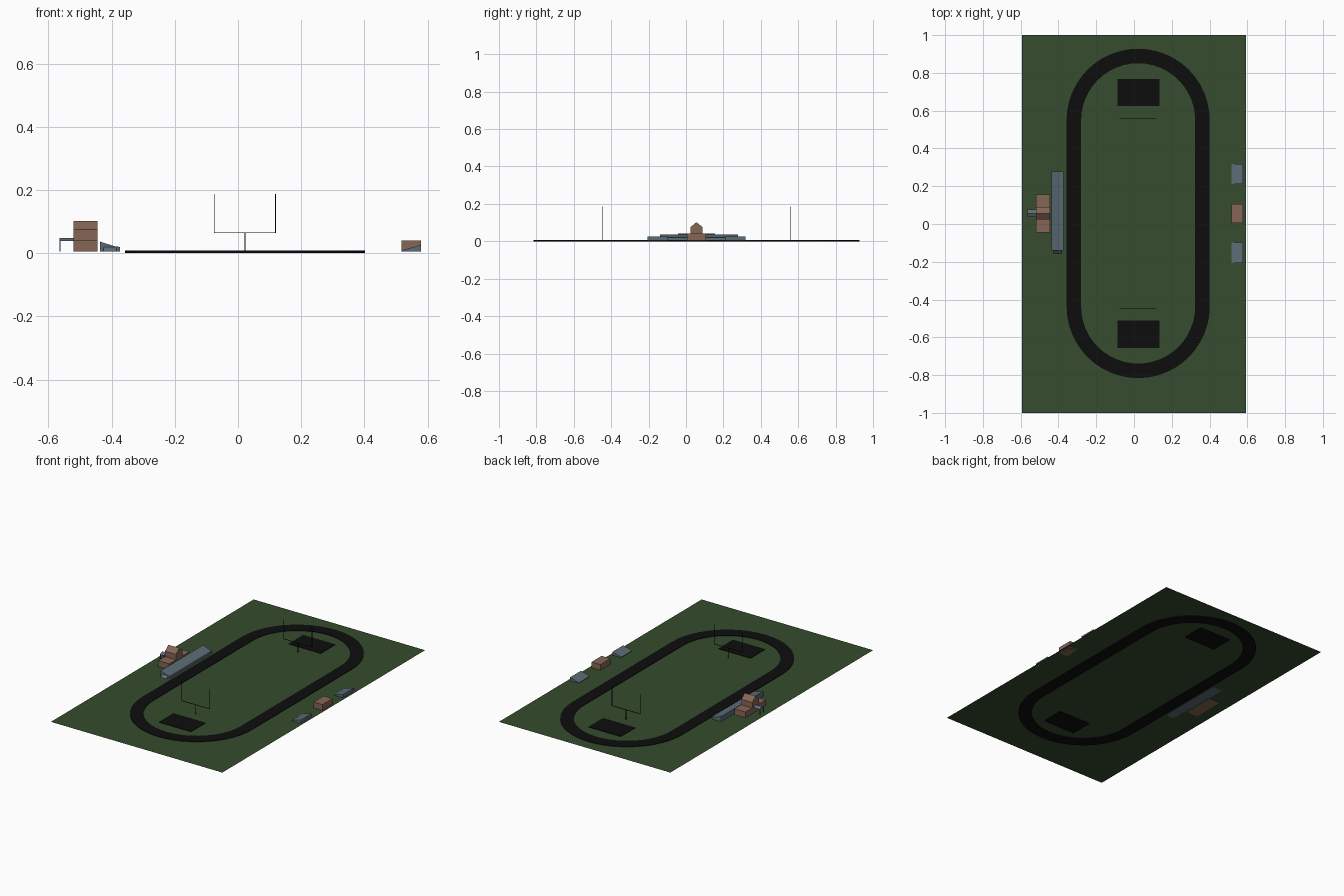
import bpy, bmesh, math

if "Cube" in bpy.data.objects:
    bpy.data.objects.remove(bpy.data.objects["Cube"])

def material(name, rgb):
    m = bpy.data.materials.new(name)
    m.diffuse_color = (*rgb, 1)
    m.use_nodes = True
    m.node_tree.nodes["Principled BSDF"].inputs["Base Color"].default_value = m.diffuse_color
    return m

GRASS = material("grass green", (0.037, 0.072, 0.027))
BLACK = material("track black", (0.004, 0.004, 0.004))
BRICK = material("brick brown", (0.235, 0.133, 0.093))
STEEL = material("steel grey", (0.107, 0.150, 0.183))

CX, CY = 0.022, 0.056      # centre of the sports field
GROUND = 0.005             # height of the grass

def finish(name, bm, mat):
    bmesh.ops.recalc_face_normals(bm, faces=bm.faces)
    me = bpy.data.meshes.new(name)
    bm.to_mesh(me)
    bm.free()
    me.materials.append(mat)
    ob = bpy.data.objects.new(name, me)
    bpy.context.collection.objects.link(ob)
    return ob

def prism(name, profile, a, b, axis, mat):
    """Extrude a profile from a to b; axis 'x' takes (y, z), 'y' (x, z), 'z' (x, y)."""
    place = {"x": lambda p, t: (t, p[0], p[1]),
             "y": lambda p, t: (p[0], t, p[1]),
             "z": lambda p, t: (p[0], p[1], t)}[axis]
    bm = bmesh.new()
    lo = [bm.verts.new(place(p, a)) for p in profile]
    hi = [bm.verts.new(place(p, b)) for p in profile]
    bm.faces.new(lo)
    bm.faces.new(hi)
    n = len(profile)
    for i in range(n):
        j = (i + 1) % n
        bm.faces.new((lo[i], lo[j], hi[j], hi[i]))
    return finish(name, bm, mat)

def box(name, x0, x1, y0, y1, z0, z1, mat):
    return prism(name, [(x0, y0), (x1, y0), (x1, y1), (x0, y1)], z0, z1, "z", mat)

# Grass sheet
bm = bmesh.new()
bm.faces.new([bm.verts.new((x, y, GROUND)) for x, y in
              ((-0.592, -1), (0.592, -1), (0.592, 1), (-0.592, 1))])
finish("grass", bm, GRASS)

# Running track: stadium-shaped ring
def stadium(r, half=0.493, steps=24):
    pts = []
    for side in (1, -1):
        for i in range(steps + 1):
            t = math.pi * i / steps
            pts.append((CX + side * r * math.cos(t), CY + side * (half + r * math.sin(t))))
    return pts

bm = bmesh.new()
rings = [[bm.verts.new((x, y, z)) for x, y in stadium(r)]
         for r, z in ((0.379, 0), (0.379, 0.008), (0.302, 0.008), (0.302, 0))]
n = len(rings[0])
for k in range(4):
    p, q = rings[k], rings[(k + 1) % 4]
    for i in range(n):
        j = (i + 1) % n
        bm.faces.new((p[i], p[j], q[j], q[i]))
finish("running_track", bm, BLACK)

# End zones and goal posts at both ends
for label, s in (("north", 1), ("south", -1)):
    y0, y1 = sorted((CY + s * 0.568, CY + s * 0.712))
    box(label + "_end_zone", -0.087, 0.135, y0, y1, 0, 0.008, BLACK)
    gy, t = CY + s * 0.504, 0.0013
    box(label + "_goal_stem", CX - t, CX + t, gy - t, gy + t, GROUND, 0.065, BLACK)
    box(label + "_goal_crossbar", CX - 0.098, CX + 0.098, gy - t, gy + t,
        0.065 - t, 0.065 + t, BLACK)
    for side, d in (("left", -0.097), ("right", 0.097)):
        box(f"{label}_goal_{side}_upright", CX + d - t, CX + d + t,
            gy - t, gy + t, 0.065, 0.187, BLACK)

# Main grandstand, sloping down towards the track
prism("main_grandstand", [(-0.437, GROUND), (-0.373, GROUND), (-0.373, 0.020),
                          (-0.390, 0.022), (-0.437, 0.037)], -0.14, 0.278, "y", STEEL)
prism("grandstand_ramp", [(-0.155, GROUND), (-0.14, GROUND), (-0.14, 0.02)],
      -0.425, -0.385, "x", STEEL)

# Clubhouse: low wings and a gabled centre
box("clubhouse_wings", -0.52, -0.444, CY - 0.1, CY + 0.1, GROUND, 0.041, BRICK)
prism("clubhouse_tower", [(CY - 0.033, 0.041), (CY + 0.033, 0.041), (CY + 0.033, 0.075),
                          (CY, 0.102), (CY - 0.033, 0.075)], -0.52, -0.444, "x", BRICK)

# Gabled porch behind the clubhouse on thin posts
prism("porch_roof", [(CY - 0.02, 0.038), (CY + 0.02, 0.038), (CY, 0.049)],
      -0.564, -0.519, "x", STEEL)
for label, y in (("south", CY - 0.018), ("north", CY + 0.018)):
    box(label + "_porch_post", -0.564, -0.561, y - 0.0015, y + 0.0015, GROUND, 0.039, STEEL)

# Far side: brick hut between two small wedge stands
box("visitor_hut", 0.517, 0.578, CY - 0.05, CY + 0.05, GROUND, 0.041, BRICK)
for label, s in (("north", 1), ("south", -1)):
    y0, y1 = sorted((CY + s * 0.155, CY + s * 0.262))
    prism(label + "_visitor_stand", [(0.517, GROUND), (0.578, GROUND), (0.578, 0.026),
                                     (0.517, 0.009)], y0, y1, "y", STEEL)
